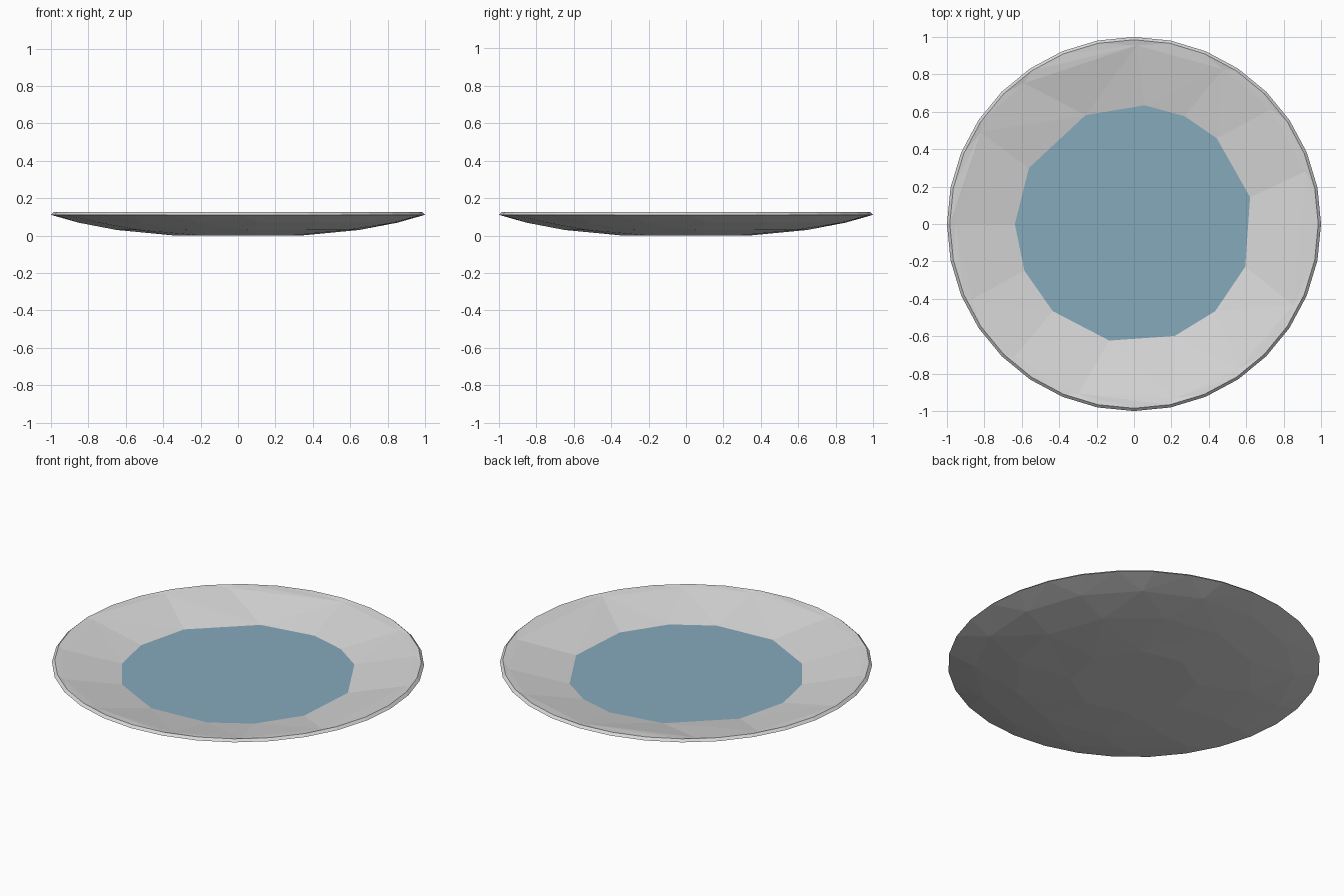
import bpy, bmesh, math

if "Cube" in bpy.data.objects:
    bpy.data.objects.remove(bpy.data.objects["Cube"])


def material(name, rgb):
    m = bpy.data.materials.new(name)
    m.diffuse_color = (*rgb, 1)
    m.use_nodes = True
    m.node_tree.nodes["Principled BSDF"].inputs["Base Color"].default_value = m.diffuse_color
    return m


grey = material("light_grey", (0.68, 0.68, 0.68))
blue = material("dusty_blue", (0.24, 0.40, 0.50))

bm = bmesh.new()


def even(n, offset=0):
    return [offset + 360 * i / n for i in range(n)]


def ring(radius, z, angles):
    """Vertices on a circle, as a list of (angle, vertex) sorted by angle."""
    out = []
    for a in sorted(a % 360 for a in angles):
        t = math.radians(a)
        out.append((a, bm.verts.new((radius * math.cos(t), radius * math.sin(t), z))))
    return out


def stitch(a, b):
    """Join two rings that may have different numbers of sides."""
    i = j = 0
    na, nb = len(a), len(b)
    while i < na or j < nb:
        va, vb = a[i % na][1], b[j % nb][1]
        next_a = a[(i + 1) % na][0] + 360 * ((i + 1) // na)
        next_b = b[(j + 1) % nb][0] + 360 * ((j + 1) // nb)
        if j >= nb or (i < na and next_a <= next_b):
            i += 1
            bm.faces.new((va, a[i % na][1], vb))
        else:
            j += 1
            bm.faces.new((va, b[j % nb][1], vb))


# irregular low-poly facets of the inside
centre_angles = [85, 65, 46, 13, -21, -47, -70, -102, -133, -157, 180, 152, 114]
slope_angles = [89, 60, 17, -27, -54, -77, -108, -132, -155, 180, 149, 128, 40]

# underside, rim and inside, from the foot outward and back in
rings = [
    ring(0.34, 0.0, even(8, 10)),
    ring(0.65, 0.03, even(12, 5)),
    ring(0.86, 0.069, even(16, 8)),
    ring(1.0, 0.111, even(32)),
    ring(0.985, 0.125, even(32)),
    ring(0.955, 0.118, slope_angles),
    ring(0.637, 0.05, centre_angles),
]
for a, b in zip(rings, rings[1:]):
    stitch(a, b)

# flat foot and coloured centre
bm.faces.new([v for _, v in rings[0]])
centre = bm.faces.new([v for _, v in rings[-1]])
centre.material_index = 1
bmesh.ops.recalc_face_normals(bm, faces=bm.faces)

mesh = bpy.data.meshes.new("plate")
bm.to_mesh(mesh)
bm.free()
mesh.materials.append(grey)
mesh.materials.append(blue)
bpy.context.collection.objects.link(bpy.data.objects.new("plate", mesh))
